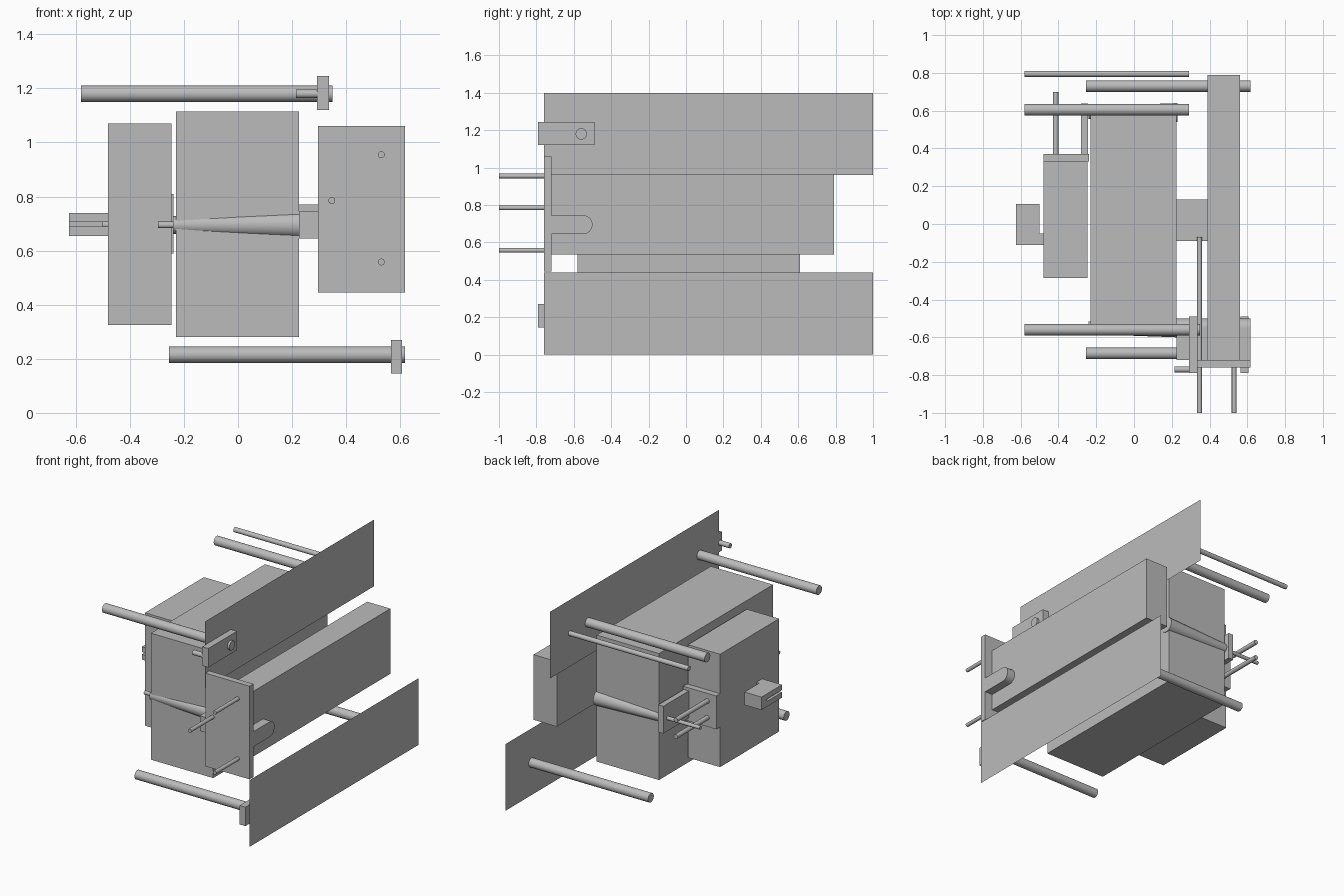
import bpy
import math
from mathutils import Vector

old = bpy.data.objects.get("Cube")
if old:
    bpy.data.objects.remove(old, do_unlink=True)

grey = bpy.data.materials.new("plain grey")
grey.use_nodes = True
grey.diffuse_color = (0.5, 0.5, 0.5, 1)
grey.node_tree.nodes["Principled BSDF"].inputs["Base Color"].default_value = (0.5, 0.5, 0.5, 1)


def finish(name, smooth=False):
    ob = bpy.context.object
    ob.name = name
    ob.data.materials.append(grey)
    if smooth:
        bpy.ops.object.shade_smooth_by_angle(angle=math.radians(35))
    return ob


def box(name, x, y, z):
    """Box from the (low, high) range on each axis."""
    bpy.ops.mesh.primitive_cube_add(size=1, location=[sum(r) / 2 for r in (x, y, z)])
    bpy.context.object.scale = [r[1] - r[0] for r in (x, y, z)]
    bpy.ops.object.transform_apply(location=False, rotation=False)
    return finish(name)


def rod(name, start, end, r1, r2=None):
    """Round rod or taper between two points."""
    a, b = Vector(start), Vector(end)
    bpy.ops.mesh.primitive_cone_add(
        vertices=32, radius1=r1, radius2=r1 if r2 is None else r2, depth=(b - a).length,
        location=(a + b) / 2, rotation=(b - a).to_track_quat('Z', 'Y').to_euler())
    return finish(name, True)


def side_plate(name, x, z):
    """Single-sheet plate standing in the y-z plane."""
    bpy.ops.mesh.primitive_plane_add(size=1, location=(x, 0.12, sum(z) / 2),
                                     rotation=(0, math.pi / 2, 0))
    bpy.context.object.scale = (z[1] - z[0], 1.76, 1)
    finish(name)


# Main blocks
box("small_block", (-0.48, -0.245), (-0.285, 0.33), (0.325, 1.07))
box("main_block", (-0.23, 0.225), (-0.58, 0.61), (0.28, 1.115))
box("long_block", (0.39, 0.56), (-0.72, 0.79), (0.535, 0.965))
box("block_connector", (0.225, 0.39), (-0.09, 0.13), (0.65, 0.77))

# Outer sheets
LOW, HIGH = 0.617, 0.292
side_plate("lower_plate", LOW, (0, 0.44))
side_plate("upper_plate", HIGH, (0.96, 1.4))

# Guide rods
for y in (-0.685, 0.73):
    rod("lower_rod", (-0.255, y, 0.215), (LOW, y, 0.215), 0.03)
for y in (-0.56, 0.605):
    rod("upper_rod", (-0.58, y, 1.18), (HIGH, y, 1.18), 0.03)
rod("upper_thin_rod", (-0.58, 0.795, 1.18), (HIGH, 0.795, 1.18), 0.016)

# Latch lugs on the sheets
box("upper_lug", (HIGH, 0.336), (-0.79, -0.49), (1.12, 1.245))
rod("upper_lug_stub", (HIGH, -0.56, 1.18), (0.35, -0.56, 1.18), 0.03)
rod("upper_lug_pin", (0.215, -0.77, 1.18), (HIGH, -0.77, 1.18), 0.016)
box("lower_lug", (0.565, 0.607), (-0.79, -0.49), (0.145, 0.27))

# Front panel with pins
box("front_panel", (0.295, LOW), (-0.76, -0.72), (0.445, 1.06))
for x, z, back in ((0.53, 0.955, -0.74), (0.347, 0.785, -0.07), (0.53, 0.558, -0.74)):
    rod("front_pin", (x, -1, z), (x, back, z), 0.0125)

# Round-ended tab behind the front panel
box("tab_body", (0.225, LOW), (-0.72, -0.55), (0.645, 0.745))
rod("tab_end", (0.225, -0.55, 0.695), (LOW, -0.55, 0.695), 0.05)

# Tapered shafts on the front and back of the main block
for side, y, tip in (("front", -0.55, -0.295), ("back", 0.59, -0.52)):
    rod(side + "_taper", (0.23, y, 0.695), (-0.24, y, 0.695), 0.05, 0.033)
    rod(side + "_taper_tip", (-0.23, y, 0.695), (tip, y, 0.695), 0.012)

# Back panel with pins, and the bracket beside it
box("back_panel", (-0.48, -0.238), (0.33, 0.37), (0.59, 0.81))
for z in (0.65, 0.76):
    rod("back_pin", (-0.415, 0.37, z), (-0.415, 0.7, z), 0.015)
box("back_bracket", (-0.28, -0.243), (0.37, 0.637), (0.61, 0.79))

# Two-pronged clip on the small block
for z in ((0.655, 0.69), (0.705, 0.74)):
    box("clip_prong", (-0.625, -0.5), (-0.11, 0.105), z)
    box("clip_foot", (-0.5, -0.48), (-0.11, -0.05), z)
box("clip_web", (-0.625, -0.5), (0.05, 0.105), (0.69, 0.705))
